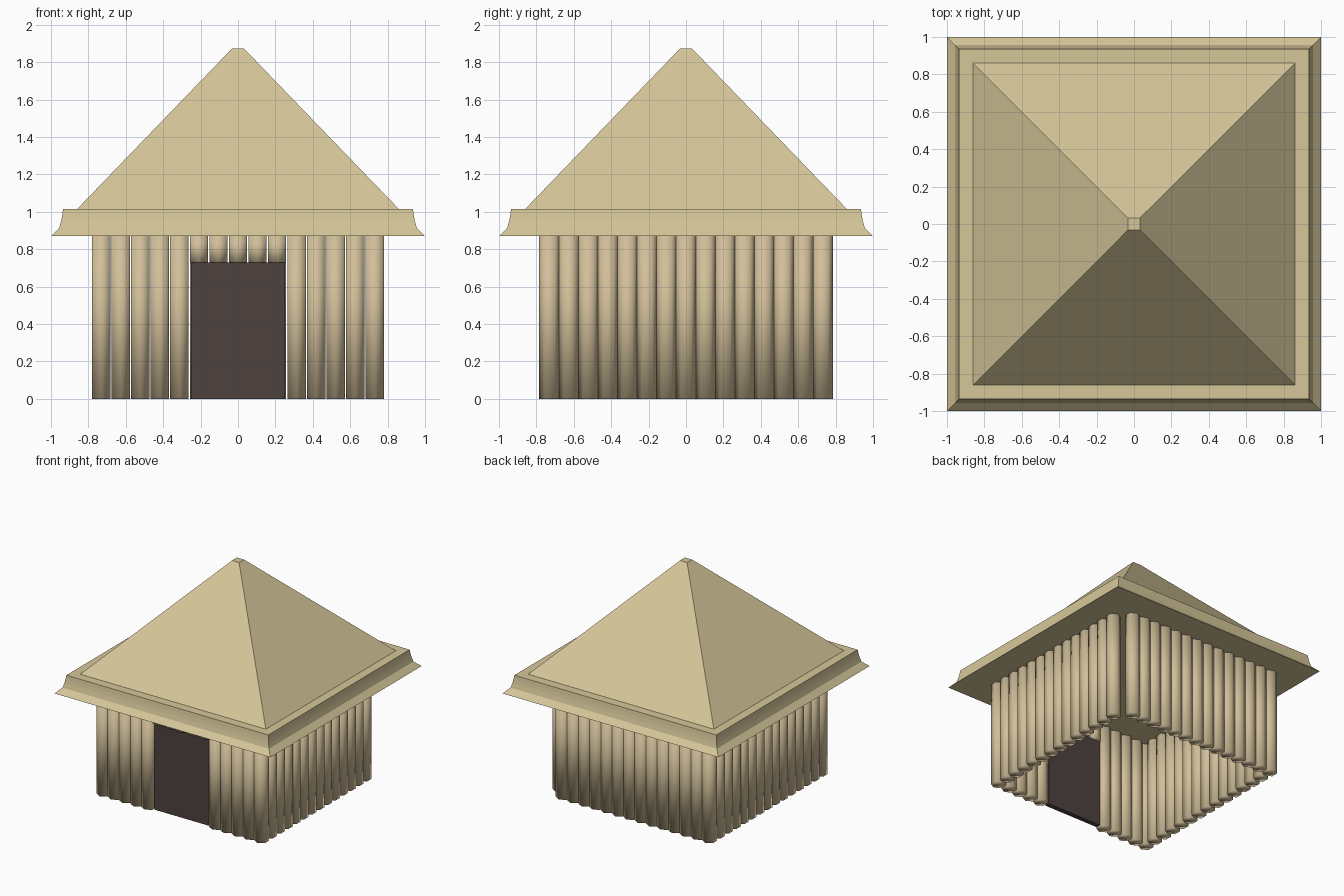
import bpy, bmesh, math
from mathutils import Matrix

if "Cube" in bpy.data.objects:
    bpy.data.objects.remove(bpy.data.objects["Cube"])


def material(name, color):
    m = bpy.data.materials.new(name)
    m.diffuse_color = (*color, 1)
    m.use_nodes = True
    m.node_tree.nodes["Principled BSDF"].inputs["Base Color"].default_value = m.diffuse_color
    return m


straw = material("straw", (0.67, 0.57, 0.32))
wood = material("pale_wood", (0.64, 0.52, 0.32))
dark = material("dark_wood", (0.075, 0.055, 0.05))


def add_object(name, bm, mat, smooth=False):
    bmesh.ops.recalc_face_normals(bm, faces=bm.faces)
    for f in bm.faces:
        f.smooth = smooth
    mesh = bpy.data.meshes.new(name)
    bm.to_mesh(mesh)
    bm.free()
    mesh.materials.append(mat)
    ob = bpy.data.objects.new(name, mesh)
    bpy.context.collection.objects.link(ob)
    return ob


def square_loft(name, profile, mat):
    """Stack of square rings (half width, height), capped at both ends."""
    bm = bmesh.new()
    rings = [[bm.verts.new((sx * h, sy * h, z))
              for sx, sy in ((-1, -1), (1, -1), (1, 1), (-1, 1))]
             for h, z in profile]
    for a, b in zip(rings, rings[1:]):
        for i in range(4):
            j = (i + 1) % 4
            bm.faces.new((a[i], a[j], b[j], b[i]))
    bm.faces.new(rings[0][::-1])
    bm.faces.new(rings[-1])
    return add_object(name, bm, mat)


EAVE, DOOR_TOP = 0.87, 0.73
PITCH, RADIUS = 0.1043, 0.057
N = 7                       # posts each side of the middle
WALL = N * PITCH


def post_wall(name, spots):
    """Row of six-sided posts from (x, y, bottom) spots up to the eave."""
    bm = bmesh.new()
    for x, y, z0 in spots:
        h = EAVE - z0
        # a hexagon corner points along y
        mat = Matrix.Translation((x, y, z0 + h / 2)) @ Matrix.Rotation(math.pi / 2, 4, 'Z')
        start = len(bm.verts)
        bmesh.ops.create_cone(bm, cap_ends=True, segments=6, radius1=RADIUS,
                              radius2=RADIUS, depth=h, matrix=Matrix.Identity(4))
        bm.verts.ensure_lookup_table()
        new = bm.verts[start:]
        if max(v.co.y for v in new) > RADIUS * 0.95:
            mat = Matrix.Translation((x, y, z0 + h / 2))
        bmesh.ops.transform(bm, matrix=mat, verts=new)
    return add_object(name, bm, wood, smooth=True)


steps = [i * PITCH for i in range(-N, N + 1)]

# walls: the front has short posts over the door, the back right corner is open
post_wall("front_wall", [(x, -WALL, DOOR_TOP if abs(x) < 0.25 else 0) for x in steps])
post_wall("back_wall", [(x, WALL, 0) for x in steps[:-1]])
post_wall("left_wall", [(-WALL, y, 0) for y in steps[1:-1]])
post_wall("right_wall", [(WALL, y, 0) for y in steps[1:-1]])

# door panel
bm = bmesh.new()
bmesh.ops.create_cube(bm, size=1, matrix=Matrix.Translation((0, -0.725, DOOR_TOP / 2))
                      @ Matrix.Diagonal((0.505, 0.04, DOOR_TOP, 1)))
add_object("door", bm, dark)

# flared eave and pyramid roof with a small flat top
square_loft("roof", [(1.0, EAVE), (0.956, 0.914), (0.946, 0.95), (0.94, 0.98),
                     (0.935, 1.015), (0.86, 1.015), (0.033, 1.872)], straw)
